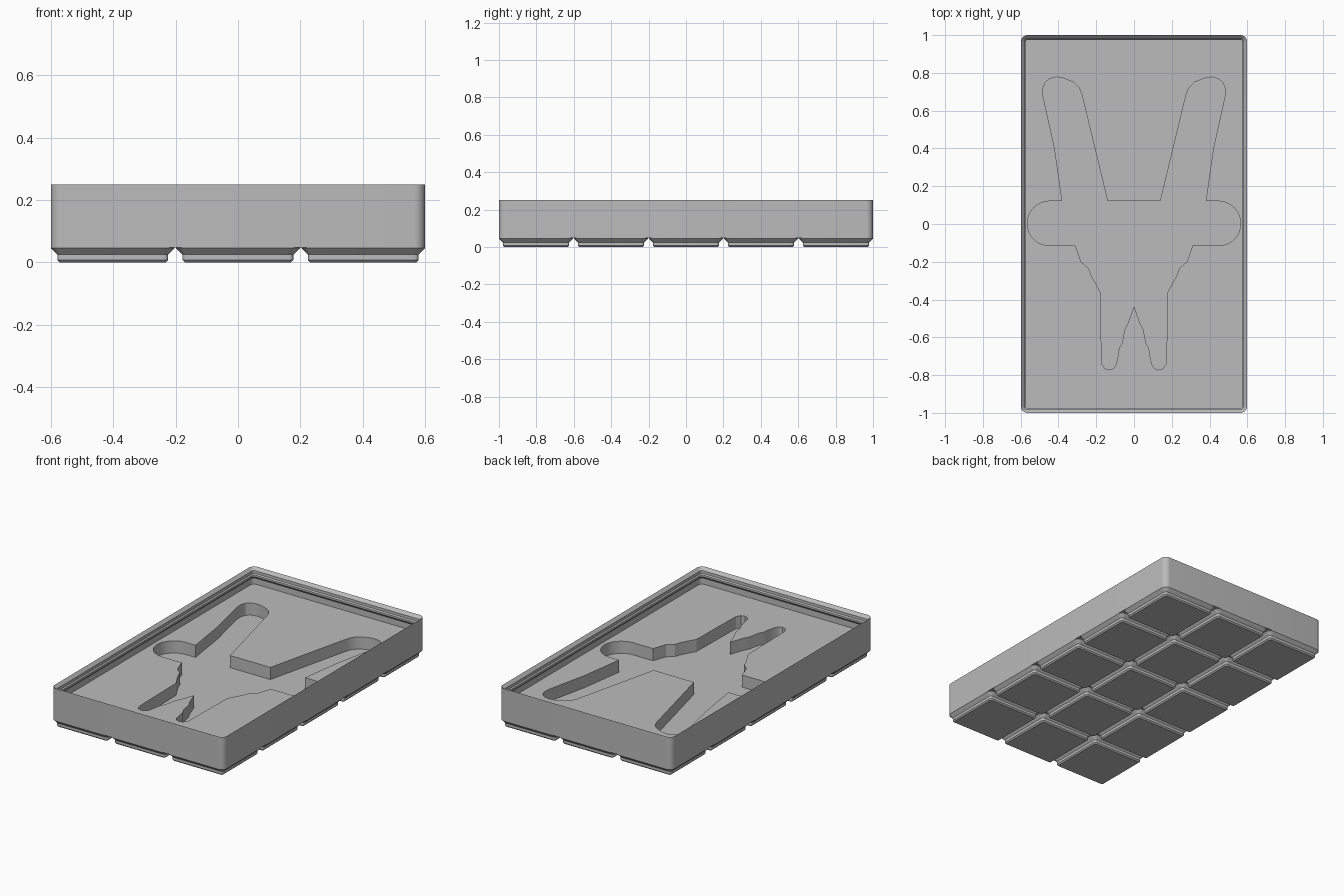
import bpy
import bmesh
from math import sin, cos, pi, radians

cube = bpy.data.objects.get("Cube")
if cube:
    bpy.data.objects.remove(cube, do_unlink=True)

MM = 2 / 209.5                      # model units per millimetre
PITCH = 42 * MM
HALF_X, HALF_Y = 62.75 * MM, 104.75 * MM
FOOT_HALF = 20.75 * MM
CORNER = 3.75 * MM
BASE_Z, TOP_Z = 5 * MM, 0.25
FLOOR_Z, POCKET_Z = 15 * MM, 7 * MM

grey = bpy.data.materials.new("plain grey")
grey.use_nodes = True
grey.diffuse_color = (0.5, 0.5, 0.5, 1)
grey.node_tree.nodes["Principled BSDF"].inputs["Base Color"].default_value = (0.5, 0.5, 0.5, 1)


def rounded_ring(bm, cx, cy, hx, hy, inset, z, steps=8):
    """Rounded rectangle of vertices, shrunk by inset with concentric corners."""
    r = max(CORNER - inset, 0.004)
    ax, ay = hx - inset - r, hy - inset - r
    ring = []
    for q, (sx, sy) in enumerate([(1, 1), (-1, 1), (-1, -1), (1, -1)]):
        for i in range(steps + 1):
            a = (q + i / steps) * pi / 2
            ring.append(bm.verts.new((cx + sx * ax + r * cos(a), cy + sy * ay + r * sin(a), z)))
    return ring


def loft(bm, rings, cap_start=True, cap_end=True):
    for lower, upper in zip(rings, rings[1:]):
        n = len(lower)
        for i in range(n):
            j = (i + 1) % n
            bm.faces.new((lower[i], lower[j], upper[j], upper[i]))
    if cap_start:
        bm.faces.new(rings[0][::-1])
    if cap_end:
        bm.faces.new(rings[-1])


def make_object(name, bm):
    mesh = bpy.data.meshes.new(name)
    bm.to_mesh(mesh)
    bm.free()
    mesh.materials.append(grey)
    obj = bpy.data.objects.new(name, mesh)
    bpy.context.collection.objects.link(obj)
    return obj


def smooth(obj):
    bpy.ops.object.select_all(action="DESELECT")
    obj.select_set(True)
    bpy.context.view_layer.objects.active = obj
    bpy.ops.object.shade_smooth_by_angle(angle=radians(25))


# Tray body: outer wall, stacking lip, thin inner wall and floor as (inset, z)
lip_z = TOP_Z - 4.4 * MM
tray_profile = [
    (0, BASE_Z),
    (0, TOP_Z),
    (1.9 * MM, TOP_Z - 1.9 * MM),
    (1.9 * MM, TOP_Z - 3.7 * MM),
    (2.6 * MM, lip_z),
    (2.6 * MM, lip_z - 1.2 * MM),
    (0.95 * MM, lip_z - 2.85 * MM),
    (0.95 * MM, FLOOR_Z),
]
bm = bmesh.new()
loft(bm, [rounded_ring(bm, 0, 0, HALF_X, HALF_Y, inset, z) for inset, z in tray_profile])
tray = make_object("tray_body", bm)

# Pocket outline, right half from the lower notch round to the upper inner corner
lower_leg = [(0.03, -0.52), (0.05, -0.56), (0.063, -0.63), (0.08, -0.66), (0.083, -0.69),
             (0.095, -0.745), (0.11, -0.765), (0.13, -0.772), (0.155, -0.765),
             (0.17, -0.74), (0.172, -0.7), (0.178, -0.36), (0.225, -0.275),
             (0.24, -0.235), (0.28, -0.2), (0.31, -0.115)]
arm_r = 0.118
arm = [(0.447 + arm_r * cos(a), 0.003 + arm_r * sin(a))
       for a in (-pi / 2 + pi * i / 16 for i in range(17))]
upper_leg = [(0.38, 0.121), (0.42, 0.4), (0.482, 0.68), (0.482, 0.72), (0.47, 0.75),
             (0.445, 0.77), (0.41, 0.778), (0.37, 0.771), (0.32, 0.75),
             (0.29, 0.72), (0.275, 0.68), (0.14, 0.121)]
half = lower_leg + arm + upper_leg
outline = [(0, -0.435)] + half + [(-x, y) for x, y in reversed(half)]

bm = bmesh.new()
loft(bm, [[bm.verts.new((x, y, z)) for x, y in outline] for z in (POCKET_Z, FLOOR_Z + 0.03)])
bmesh.ops.recalc_face_normals(bm, faces=bm.faces)
cutter = make_object("pocket_cutter", bm)
cutter.hide_render = True

# Sink the pocket into the floor
cut = tray.modifiers.new("pocket", "BOOLEAN")
cut.operation = "DIFFERENCE"
cut.solver = "EXACT"
cut.object = cutter
bpy.ops.object.select_all(action="DESELECT")
tray.select_set(True)
bpy.context.view_layer.objects.active = tray
bpy.ops.object.modifier_apply(modifier=cut.name)
bpy.data.objects.remove(cutter, do_unlink=True)
smooth(tray)

# Grid of stepped feet under the tray
foot_profile = [(2.95, 0), (2.15, 0.8), (2.15, 2.6), (0, 4.75), (0, 5)]
bm = bmesh.new()
for col in (-1, 0, 1):
    for row in (-2, -1, 0, 1, 2):
        rings = [rounded_ring(bm, col * PITCH, row * PITCH, FOOT_HALF, FOOT_HALF,
                              inset * MM, z * MM) for inset, z in foot_profile]
        loft(bm, rings, cap_end=False)
smooth(make_object("base_feet", bm))
